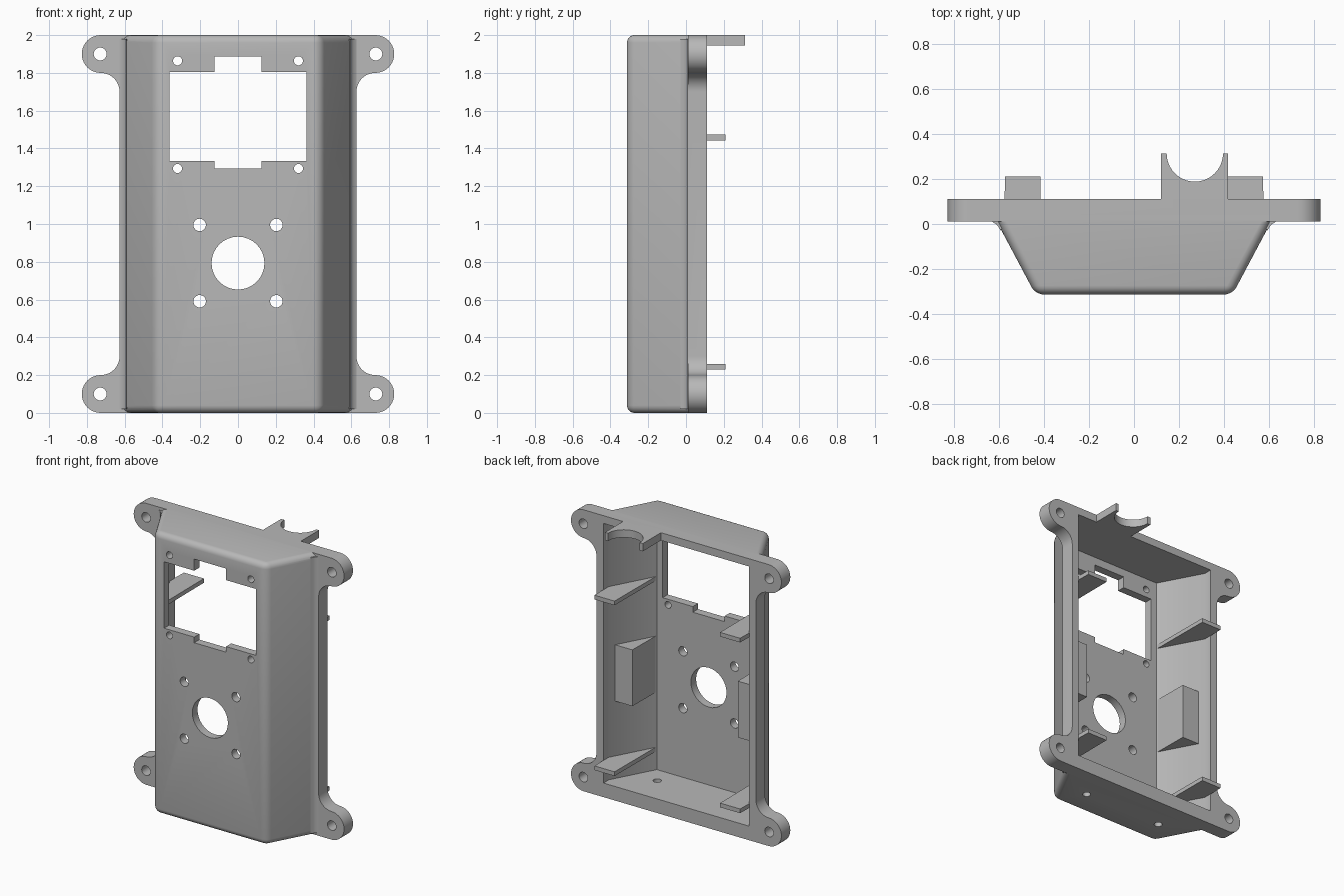
import bpy, bmesh, math

cube = bpy.data.objects.get("Cube")
if cube:
    bpy.data.objects.remove(cube, do_unlink=True)

grey = bpy.data.materials.new("plain grey")
grey.use_nodes = True
grey.diffuse_color = (0.48, 0.48, 0.48, 1)
grey.node_tree.nodes["Principled BSDF"].inputs["Base Color"].default_value = (0.48, 0.48, 0.48, 1)


def arc(cx, cy, r, start, end, n=12):
    angles = [math.radians(start + (end - start) * i / n) for i in range(n + 1)]
    return [(cx + r * math.cos(a), cy + r * math.sin(a)) for a in angles]


def mirrored(points):
    """Close a right-hand half outline with its mirror image."""
    return points + [(-x, y) for x, y in reversed(points)]


def prism(name, points, lo, hi, axis="z", bevel=0):
    """Extrude an outline along z (points are x, y) or y (points are x, z)."""
    bm = bmesh.new()
    rings = []
    for h in (lo, hi):
        rings.append([bm.verts.new((a, b, h) if axis == "z" else (a, h, b)) for a, b in points])
    low, high = rings
    bm.faces.new(low)
    bm.faces.new(high)
    for i in range(len(points)):
        j = (i + 1) % len(points)
        bm.faces.new((low[i], low[j], high[j], high[i]))
    bmesh.ops.recalc_face_normals(bm, faces=bm.faces)
    if bevel:
        front = [e for e in bm.edges if (e.verts[0].co.y + e.verts[1].co.y) < 0]
        bmesh.ops.bevel(bm, geom=front, offset=bevel, segments=5, profile=0.5, affect="EDGES")
    mesh = bpy.data.meshes.new(name)
    bm.to_mesh(mesh)
    bm.free()
    mesh.materials.append(grey)
    ob = bpy.data.objects.new(name, mesh)
    bpy.context.collection.objects.link(ob)
    return ob


def combine(target, tool, operation):
    """Apply a boolean and remove the tool object."""
    mod = target.modifiers.new("combine", "BOOLEAN")
    mod.operation = operation
    mod.solver = "EXACT"
    mod.object = tool
    graph = bpy.context.evaluated_depsgraph_get()
    result = bpy.data.meshes.new_from_object(target.evaluated_get(graph))
    target.modifiers.clear()
    target.data = result
    bpy.data.objects.remove(tool, do_unlink=True)


def hole(target, x, h, r, lo, hi, axis="y"):
    circle = arc(x, h, r, 0, 360, 32)[:-1]
    combine(target, prism("hole_cutter", circle, lo, hi, axis), "DIFFERENCE")


# Sloped shell with rounded front edges
shell = prism("enclosure_shell", mirrored([(0.614, 0.02), (0.437, -0.313)]), 0, 2, bevel=0.04)

# Back flange with four rounded mounting ears
half = (arc(0.727, 0.1, 0.1, -90, 90, 20) + arc(0.727, 0.3, 0.1, 270, 180)
        + arc(0.727, 1.7, 0.1, 180, 90) + arc(0.727, 1.9, 0.1, -90, 90, 20))
combine(shell, prism("flange", mirrored(half), 0.01, 0.11, "y"), "UNION")

# Fillets where the slopes meet the flange
for s in (1, -1):
    fillet = [(0.627, 0.015), (0.627, 0.008), (0.612, 0.0), (0.602, -0.012), (0.592, -0.03), (0.57, 0.015)]
    combine(shell, prism("fillet", [(s * x, y) for x, y in fillet], 0.02, 1.98), "UNION")

# Hollow inside, open at the back
cavity = mirrored([(0.572, 0.2), (0.572, 0.05), (0.408, -0.255)])
combine(shell, prism("cavity", cavity, 0.1, 1.945), "DIFFERENCE")

# Display window with notches at top and bottom
window = mirrored([(0.125, 1.294), (0.125, 1.334), (0.362, 1.334),
                   (0.362, 1.806), (0.125, 1.806), (0.125, 1.888)])
combine(shell, prism("window", window, -0.4, -0.2, "y"), "DIFFERENCE")

# Round openings in the front, ears and floor
hole(shell, 0, 0.793, 0.14, -0.4, -0.2)
for s in (1, -1):
    for z in (1.294, 1.864):
        hole(shell, s * 0.32, z, 0.024, -0.4, -0.2)
    for z in (0.591, 0.995):
        hole(shell, s * 0.203, z, 0.033, -0.4, -0.2)
    for z in (0.1, 1.9):
        hole(shell, s * 0.73, z, 0.034, -0.1, 0.2)
    hole(shell, s * 0.31, -0.12, 0.027, -0.1, 0.15, "z")

# Cable cradle on the top edge
cradle = [(0.12, 0.11), (0.418, 0.11), (0.418, 0.313)] + arc(0.27, 0.313, 0.125, 0, -180, 20) + [(0.12, 0.313)]
prism("cable_cradle", cradle, 1.945, 2)

# Shelf ribs and wedge blocks along both side walls
for s, side in ((1, "left"), (-1, "right")):
    rib = [(s * x, y) for x, y in ((0.412, -0.256), (0.576, 0.05), (0.572, 0.21), (0.415, 0.21))]
    wedge = [(s * x, y) for x, y in ((0.412, -0.256), (0.56, 0.01), (0.415, 0.01))]
    prism(side + "_lower_rib", rib, 0.23, 0.26)
    prism(side + "_upper_rib", rib, 1.443, 1.473)
    prism(side + "_wedge_block", wedge, 0.65, 1.05)

# Smooth the rounded surfaces, keep hard edges crisp
bpy.ops.object.select_all(action="DESELECT")
shaded = [o for o in bpy.context.collection.objects if o.name in ("enclosure_shell", "cable_cradle")]
for ob in shaded:
    ob.select_set(True)
bpy.context.view_layer.objects.active = shell
bpy.ops.object.shade_smooth_by_angle(angle=math.radians(30))
